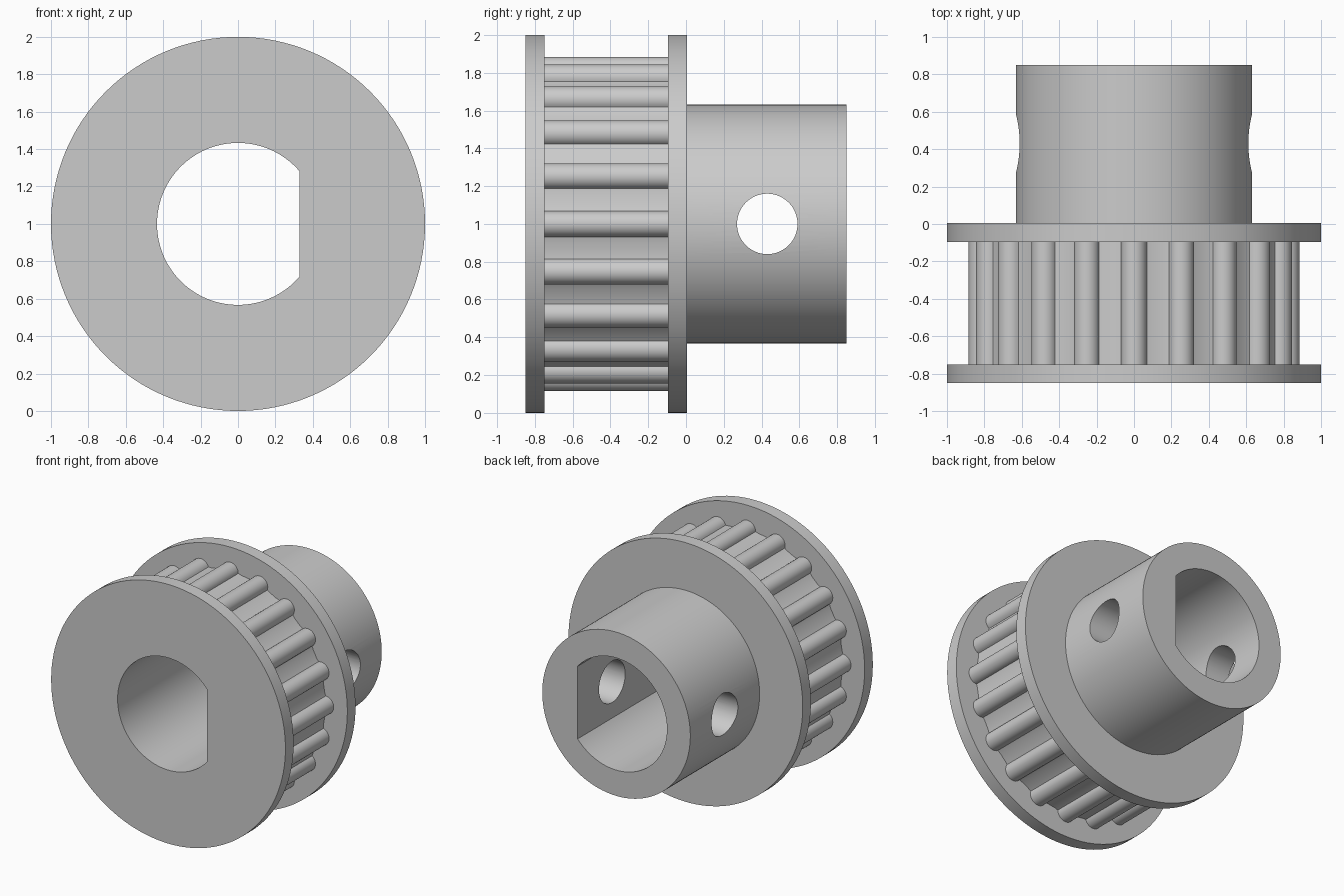
import bpy
import bmesh
from math import sin, cos, asin, acos, pi
from mathutils import Matrix

cube = bpy.data.objects.get("Cube")
if cube:
    bpy.data.objects.remove(cube, do_unlink=True)

AXIS_Z = 1.0
TEETH = 20
TOOTH_RING, TOOTH_R = 0.815, 0.069
BORE_R, FLAT_X = 0.433, 0.33

metal = bpy.data.materials.new("plain grey metal")
metal.use_nodes = True
colour = (0.6, 0.6, 0.6, 1)
metal.diffuse_color = colour
metal.node_tree.nodes["Principled BSDF"].inputs["Base Color"].default_value = colour


def make_object(name, bm):
    bmesh.ops.recalc_face_normals(bm, faces=bm.faces)
    mesh = bpy.data.meshes.new(name)
    bm.to_mesh(mesh)
    bm.free()
    mesh.materials.append(metal)
    obj = bpy.data.objects.new(name, mesh)
    bpy.context.collection.objects.link(obj)
    return obj


def arc(radius, start, end, steps):
    angles = [start + (end - start) * i / steps for i in range(steps + 1)]
    return [(radius * cos(a), radius * sin(a)) for a in angles]


def circle(radius, steps=128):
    return arc(radius, 0, 2 * pi, steps)[:-1]


def prism(name, outline, y0, y1):
    """Extrude an x-z outline around the pulley axis from y0 to y1."""
    bm = bmesh.new()
    face = bm.faces.new([bm.verts.new((x, y0, AXIS_Z + z)) for x, z in outline])
    new = bmesh.ops.extrude_face_region(bm, geom=[face])["geom"]
    verts = [v for v in new if isinstance(v, bmesh.types.BMVert)]
    bmesh.ops.translate(bm, verts=verts, vec=(0, y1 - y0, 0))
    return make_object(name, bm)


def toothed_outline():
    """Half-round teeth joined by short valley arcs."""
    points = []
    half = asin(TOOTH_R / TOOTH_RING)
    pitch = 2 * pi / TEETH
    for i in range(TEETH):
        a = i * pitch
        cx, cz = TOOTH_RING * cos(a), TOOTH_RING * sin(a)
        points += [(cx + x, cz + z)
                   for x, z in arc(TOOTH_R, a - pi / 2, a + pi / 2, 16)]
        points += arc(TOOTH_RING - 0.003, a + half, a + pitch - half, 4)[1:-1]
    return points


# Solid parts along the axis
front_flange = prism("front_flange", circle(1.0), -0.85, -0.75)
toothed_barrel = prism("toothed_barrel", toothed_outline(), -0.75, -0.095)
rear_flange = prism("rear_flange", circle(1.0), -0.095, 0.005)
hub = prism("hub", circle(0.632), 0.005, 0.85)
parts = [front_flange, toothed_barrel, rear_flange, hub]

# Cutters: D-shaped bore and cross hole for the set screws
flat_angle = acos(FLAT_X / BORE_R)
bore_cutter = prism("bore_cutter",
                    arc(BORE_R, flat_angle, 2 * pi - flat_angle, 96), -1, 1)
bm = bmesh.new()
bmesh.ops.create_cone(bm, cap_ends=True, segments=64, radius1=0.16, radius2=0.16,
                      depth=2, matrix=Matrix.Translation((0, 0.43, AXIS_Z))
                      @ Matrix.Rotation(pi / 2, 4, "Y"))
screw_hole_cutter = make_object("screw_hole_cutter", bm)


def cut(obj, cutter):
    mod = obj.modifiers.new("cut", "BOOLEAN")
    mod.operation = "DIFFERENCE"
    mod.solver = "EXACT"
    mod.object = cutter
    bpy.context.view_layer.objects.active = obj
    bpy.ops.object.modifier_apply(modifier=mod.name)


for part in parts:
    cut(part, bore_cutter)
cut(hub, screw_hole_cutter)
for cutter in (bore_cutter, screw_hole_cutter):
    bpy.data.objects.remove(cutter, do_unlink=True)

# Smooth round walls, crisp rims
bpy.ops.object.select_all(action="DESELECT")
for part in parts:
    part.select_set(True)
bpy.context.view_layer.objects.active = hub
bpy.ops.object.shade_smooth_by_angle(angle=pi / 6)
